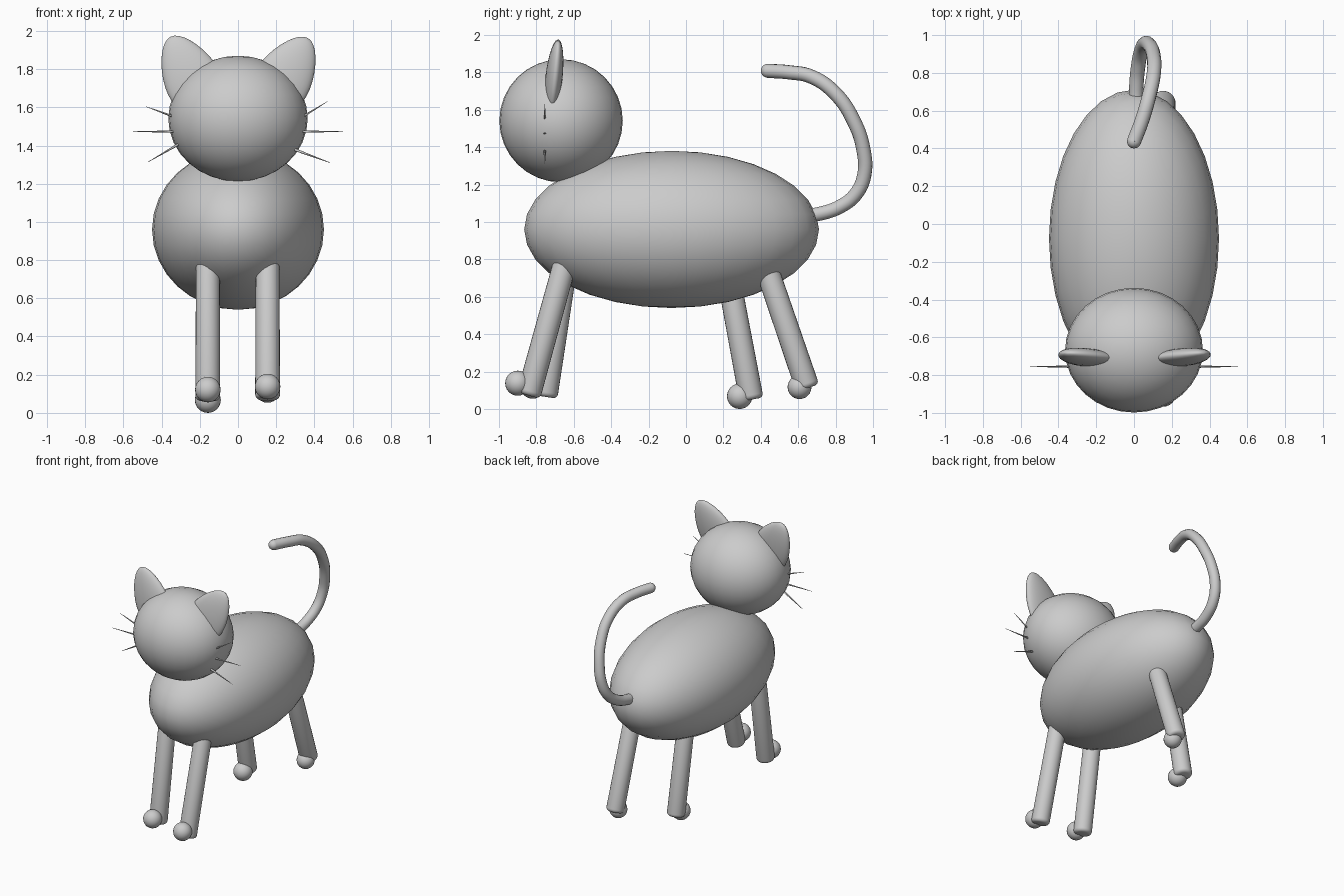
import bpy, math
from mathutils import Vector, Matrix

if "Cube" in bpy.data.objects:
    bpy.data.objects.remove(bpy.data.objects["Cube"])


def smooth(ob):
    for p in ob.data.polygons:
        p.use_smooth = True
    return ob


def ellipsoid(name, loc, radii, segs=32, rings=16):
    bpy.ops.mesh.primitive_uv_sphere_add(segments=segs, ring_count=rings, radius=1)
    ob = bpy.context.object
    ob.name = name
    ob.data.transform(Matrix.Diagonal((*radii, 1)))
    ob.location = loc
    return smooth(ob)


def rod(name, a, b, r1, r2, verts=24):
    a, b = Vector(a), Vector(b)
    bpy.ops.mesh.primitive_cone_add(vertices=verts, radius1=r1, radius2=r2, depth=(b - a).length)
    ob = bpy.context.object
    ob.name = name
    ob.location = (a + b) / 2
    ob.rotation_euler = (b - a).to_track_quat('Z', 'Y').to_euler()
    return ob


# Body and head
ellipsoid("body", (0, -0.077, 0.96), (0.45, 0.788, 0.42))
ellipsoid("head", (0, -0.668, 1.541), (0.365, 0.33, 0.329))

# Ears: flattened spheres narrowed towards the tip
for side, s, ang in (("left", -1, 27), ("right", 1, 31)):
    ear = ellipsoid(side + "_ear", (0.252 * s, -0.706, 1.77), (0.145, 0.045, 0.225))
    for v in ear.data.vertices:
        v.co.x *= 1 - 0.25 * v.co.z / 0.225
    ear.rotation_euler = (math.radians(-6), math.radians(ang * s), 0)

# Whiskers: (root x, root z, tip x, tip z)
whiskers = {
    "left": [(-0.28, 1.53, -0.485, 1.605), (-0.28, 1.473, -0.55, 1.473), (-0.28, 1.425, -0.472, 1.313)],
    "right": [(0.28, 1.515, 0.468, 1.63), (0.28, 1.473, 0.55, 1.473), (0.28, 1.385, 0.482, 1.31)],
}
for side, rows in whiskers.items():
    for i, (x0, z0, x1, z1) in enumerate(rows):
        smooth(rod(f"{side}_whisker_{i + 1}", (x0, -0.755, z0), (x1, -0.755, z1), 0.008, 0.001, 8))

# Legs: (name, x, top y/z, sole centre y/z, toe centre y/z, toe radius)
legs = [
    ("front_right", 0.155, (-0.628, 0.85), (-0.842, 0.072), (-0.90, 0.138), 0.067),
    ("front_left", -0.158, (-0.63, 0.85), (-0.752, 0.065), (-0.82, 0.122), 0.067),
    ("hind_right", 0.155, (0.415, 0.80), (0.65, 0.112), (0.607, 0.117), 0.064),
    ("hind_left", -0.158, (0.21, 0.80), (0.35, 0.05), (0.287, 0.068), 0.068),
]
for name, x, top, sole, toe, r in legs:
    leg = rod(name + "_leg", (x, *sole), (x, *top), 0.065, 0.062)
    bev = leg.modifiers.new("round_end", 'BEVEL')
    bev.width = 0.025
    bev.segments = 4
    bev.limit_method = 'ANGLE'
    bev.angle_limit = math.radians(40)
    smooth(leg)
    ellipsoid(name + "_paw", (x, *toe), (r, r, r), 24, 12)

# Tail: round tube along a curved path
path = [(0.01, 0.62, 1.03), (0.012, 0.72, 1.045), (0.02, 0.82, 1.08), (0.035, 0.905, 1.145),
        (0.055, 0.953, 1.25), (0.08, 0.948, 1.39), (0.102, 0.897, 1.54), (0.105, 0.80, 1.685),
        (0.078, 0.67, 1.777), (0.043, 0.55, 1.80), (0.0, 0.437, 1.808)]
cu = bpy.data.curves.new("tail", 'CURVE')
cu.dimensions = '3D'
cu.bevel_depth = 0.038
cu.bevel_resolution = 5
cu.resolution_u = 6
cu.use_fill_caps = True
sp = cu.splines.new('BEZIER')
sp.bezier_points.add(len(path) - 1)
for bp, co in zip(sp.bezier_points, path):
    bp.co = co
    bp.handle_left_type = bp.handle_right_type = 'AUTO'
bpy.context.collection.objects.link(bpy.data.objects.new("tail", cu))
ellipsoid("tail_tip", path[-1], (0.037, 0.037, 0.037), 20, 10)
